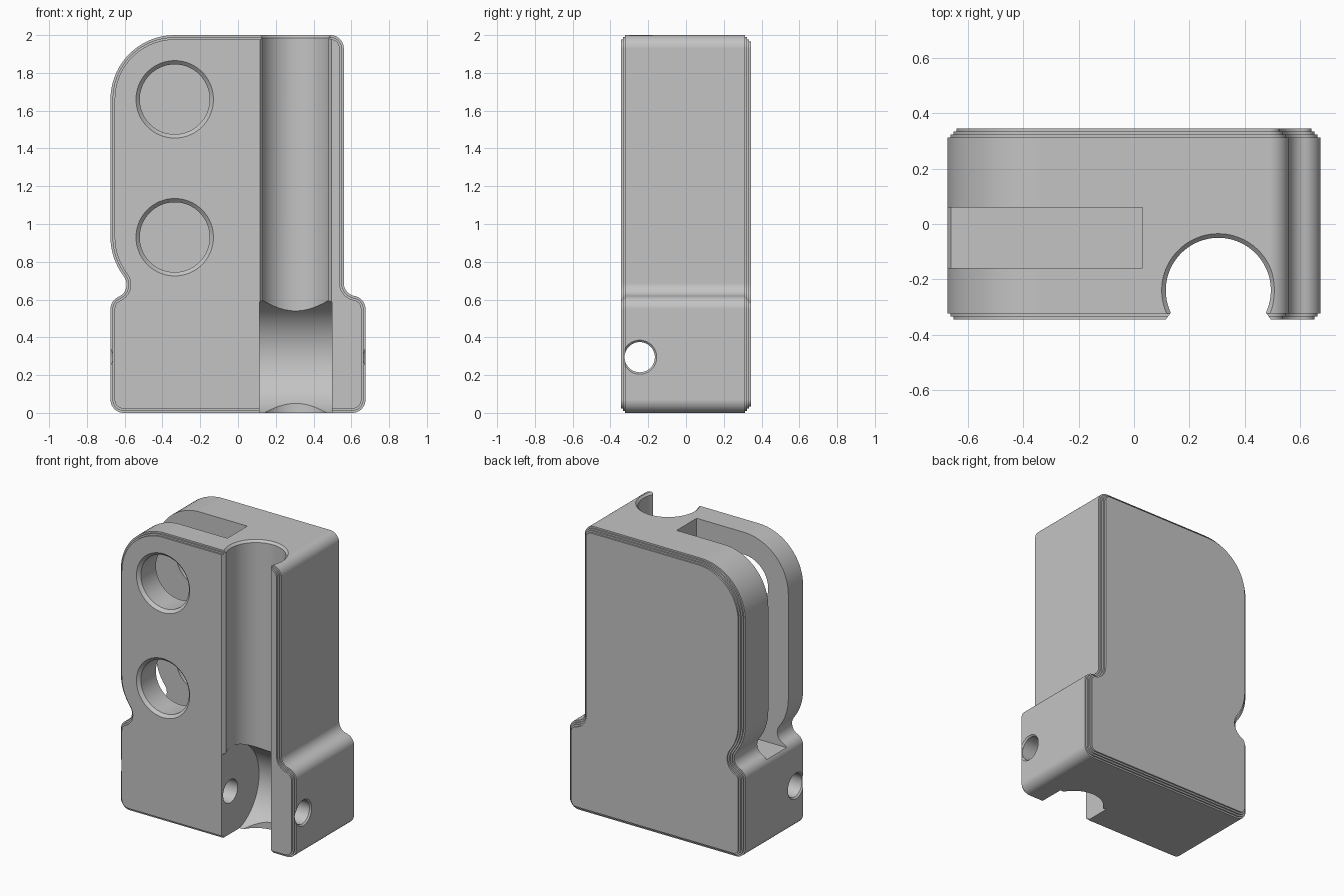
import bpy, bmesh, math
from mathutils import Vector

cube = bpy.data.objects.get("Cube")
if cube:
    bpy.data.objects.remove(cube, do_unlink=True)

grey = bpy.data.materials.new("light_grey_plastic")
grey.use_nodes = True
colour = (0.55, 0.55, 0.55, 1)
grey.diffuse_color = colour
grey.node_tree.nodes["Principled BSDF"].inputs["Base Color"].default_value = colour

DEPTH = 0.345          # half depth of the block
STEP = 0.011           # size of one edge step
PULLEYS = (1.66, 0.93) # heights of the two round windows
WINDOW_X = -0.335
BORE_X, BORE_Y = 0.305, -0.24
AXLE_Z = 0.295


def arc(cx, cz, r, a0, a1):
    n = max(4, round(abs(a1 - a0) / 5))
    angles = [math.radians(a0 + (a1 - a0) * i / n) for i in range(n + 1)]
    return [Vector((cx + r * math.cos(a), cz + r * math.sin(a))) for a in angles]


def inset(points, d):
    """Move a counter-clockwise outline inwards by d."""
    result = []
    for i, p in enumerate(points):
        e1 = (p - points[i - 1]).normalized()
        e2 = (points[(i + 1) % len(points)] - p).normalized()
        n1, n2 = Vector((-e1.y, e1.x)), Vector((-e2.y, e2.x))
        result.append(p + (n1 + n2) * d / (1 + n1.dot(n2)))
    return result


def finish(name, bm):
    bmesh.ops.recalc_face_normals(bm, faces=bm.faces)
    mesh = bpy.data.meshes.new(name)
    bm.to_mesh(mesh)
    bm.free()
    obj = bpy.data.objects.new(name, mesh)
    bpy.context.collection.objects.link(obj)
    mesh.materials.append(grey)
    return obj


def loft(name, rings):
    """Closed solid through a list of matching rings."""
    bm = bmesh.new()
    loops = [[bm.verts.new(p) for p in ring] for ring in rings]
    count = len(loops[0])
    for a, b in zip(loops, loops[1:]):
        for i in range(count):
            j = (i + 1) % count
            bm.faces.new((a[i], a[j], b[j], b[i]))
    bm.faces.new(loops[0])
    bm.faces.new(loops[-1])
    return finish(name, bm)


def cone(name, start, end, r1, r2=None):
    """Cylinder or cone between two points."""
    start, end = Vector(start), Vector(end)
    axis = end - start
    bm = bmesh.new()
    bmesh.ops.create_cone(bm, cap_ends=True, segments=96, radius1=r1,
                          radius2=r1 if r2 is None else r2, depth=axis.length)
    bmesh.ops.rotate(bm, verts=bm.verts, matrix=axis.to_track_quat('Z', 'Y').to_matrix())
    bmesh.ops.translate(bm, verts=bm.verts, vec=(start + end) / 2)
    return finish(name, bm)


def prism(name, outline, z0, z1):
    return loft(name, [[(x, y, z) for x, y in outline] for z in (z0, z1)])


# Outline of the block: foot, right shoulder, top corners, waist notch on the left
raw = (arc(-0.605, 0.07, 0.07, 180, 270)
       + arc(0.605, 0.07, 0.07, 270, 360)
       + arc(0.605, 0.55, 0.07, 0, 79.7)
       + arc(0.63, 0.6877, 0.07, 259.7, 180)
       + arc(0.49, 1.93, 0.07, 0, 90)
       + arc(WINDOW_X, PULLEYS[0], 0.34, 90, 180)
       + arc(WINDOW_X, PULLEYS[1], 0.34, 180, 217.7)
       + arc(-0.66, 0.679, 0.07, 37.7, -66.9)
       + arc(-0.605, 0.55, 0.07, 113.1, 180))
outline = []
for p in raw:
    if not outline or (p - outline[-1]).length > 0.003:
        outline.append(p)

# Block with small stepped edges: two steps in front, three behind
rings = []
y = -DEPTH
for k in (2, 1, 0, 1, 2, 3):
    y_end = DEPTH - 3 * STEP if k == 0 else y + STEP
    ring = inset(outline, k * STEP)
    rings += [[(p.x, yy, p.y) for p in ring] for yy in (y, y_end)]
    y = y_end
body = loft("block", rings)

cutters = []

# Slot open to the top and the left edge
cutters.append(prism("slot_cutter", [(-1, -0.16), (0.03, -0.16), (0.03, 0.06), (-1, 0.06)], 0.59, 2.2))

# Round windows through the front wall and into the back wall
for z in PULLEYS:
    cutters.append(cone("window_cutter", (WINDOW_X, -0.5, z), (WINDOW_X, 0.2, z), 0.185))
    cutters.append(cone("window_rim_cutter", (WINDOW_X, -0.365, z), (WINDOW_X, -0.324, z), 0.225, 0.184))

# Vertical bore, its top rim and the bevelled front opening
cutters.append(cone("bore_cutter", (BORE_X, BORE_Y, -0.1), (BORE_X, BORE_Y, 2.1), 0.19))
cutters.append(cone("bore_rim_cutter", (BORE_X, BORE_Y, 1.984), (BORE_X, BORE_Y, 2.02), 0.189, 0.225))
cutters.append(prism("bore_opening_cutter",
                     [(BORE_X - 0.208, -0.37), (BORE_X + 0.208, -0.37),
                      (BORE_X + 0.17, -0.318), (BORE_X - 0.17, -0.318)], -0.1, 2.1))

# Wheel pocket and axle hole at the foot
cutters.append(cone("wheel_pocket_cutter", (BORE_X - 0.192, BORE_Y, AXLE_Z),
                    (BORE_X + 0.192, BORE_Y, AXLE_Z), 0.31))
cutters.append(cone("axle_cutter", (-1, -0.245, AXLE_Z), (1, -0.245, AXLE_Z), 0.08))
for side in (-1, 1):
    cutters.append(cone("axle_rim_cutter", (side * 0.664, -0.245, AXLE_Z),
                        (side * 0.69, -0.245, AXLE_Z), 0.079, 0.105))

for cutter in cutters:
    cutter.hide_render = True
    mod = body.modifiers.new(cutter.name, 'BOOLEAN')
    mod.operation = 'DIFFERENCE'
    mod.solver = 'EXACT'
    mod.object = cutter

# Bake the cuts, then drop the cutters
bpy.context.view_layer.update()
graph = bpy.context.evaluated_depsgraph_get()
mesh = bpy.data.meshes.new_from_object(body.evaluated_get(graph))
body.modifiers.clear()
body.data = mesh
mesh.materials.clear()
mesh.materials.append(grey)
for poly in mesh.polygons:
    poly.material_index = 0
for cutter in cutters:
    bpy.data.objects.remove(cutter, do_unlink=True)

# Smooth curves, flat faces
bpy.ops.object.select_all(action='DESELECT')
body.select_set(True)
bpy.context.view_layer.objects.active = body
bpy.ops.object.shade_smooth_by_angle(angle=math.radians(25))
weighted = body.modifiers.new("weighted_normals", 'WEIGHTED_NORMAL')
weighted.keep_sharp = True
